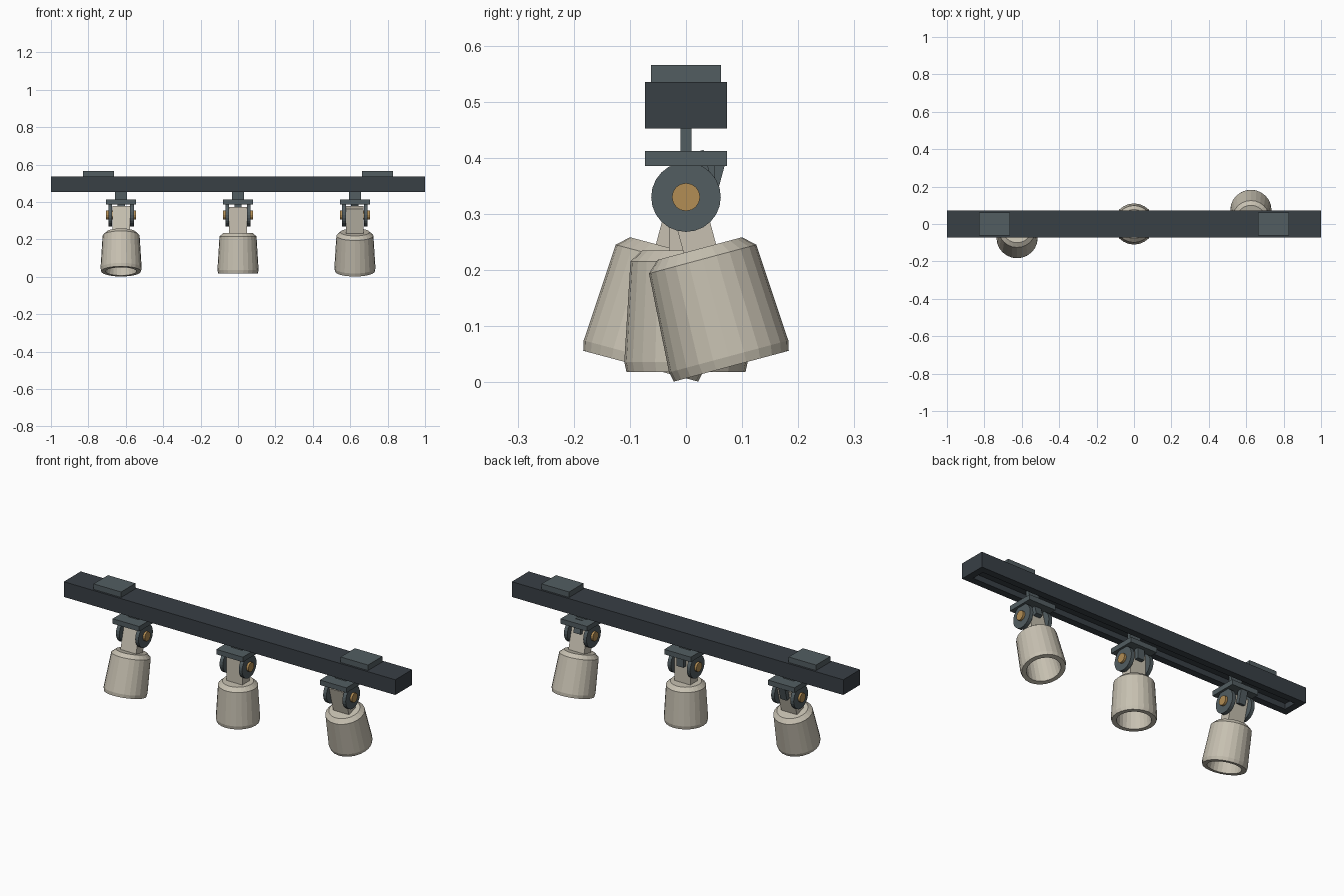
import bpy, bmesh
from math import radians, pi, cos, sin
from mathutils import Matrix, Vector

if "Cube" in bpy.data.objects:
    bpy.data.objects.remove(bpy.data.objects["Cube"])


def material(name, rgb):
    m = bpy.data.materials.new(name)
    m.diffuse_color = (*rgb, 1)
    m.use_nodes = True
    m.node_tree.nodes["Principled BSDF"].inputs["Base Color"].default_value = m.diffuse_color
    return m


DARK = material("dark_metal", (0.04, 0.05, 0.06))
GREY = material("grey_metal", (0.085, 0.11, 0.12))
CREAM = material("cream_paint", (0.57, 0.53, 0.44))
BRASS = material("brass", (0.45, 0.27, 0.09))


def finish(name, bm, mat, matrix=Matrix()):
    bmesh.ops.recalc_face_normals(bm, faces=bm.faces)
    me = bpy.data.meshes.new(name)
    bm.to_mesh(me)
    bm.free()
    me.materials.append(mat)
    ob = bpy.data.objects.new(name, me)
    ob.matrix_world = matrix
    bpy.context.collection.objects.link(ob)
    return ob


def box_mesh(lo, hi):
    bm = bmesh.new()
    lo, hi = Vector(lo), Vector(hi)
    size = hi - lo
    bmesh.ops.create_cube(bm, size=1, matrix=Matrix.Translation((lo + hi) / 2) @ Matrix.Diagonal((*size, 1)))
    return bm


def box(name, lo, hi, mat, matrix=Matrix()):
    return finish(name, box_mesh(lo, hi), mat, matrix)


def x_cylinder(name, x0, x1, r, sides, mat, matrix):
    bm = bmesh.new()
    place = Matrix.Translation(((x0 + x1) / 2, 0, 0)) @ Matrix.Rotation(pi / 2, 4, 'Y')
    bmesh.ops.create_cone(bm, cap_ends=True, segments=sides, radius1=r, radius2=r,
                          depth=x1 - x0, matrix=place)
    return finish(name, bm, mat, matrix)


def lathe(name, profile, sides, mat, matrix):
    bm = bmesh.new()
    rings = [[bm.verts.new((r * cos(2 * pi * i / sides), r * sin(2 * pi * i / sides), z))
              for i in range(sides)] for r, z in profile]
    for a, b in zip(rings, rings[1:]):
        for i in range(sides):
            j = (i + 1) % sides
            bm.faces.new((a[i], a[j], b[j], b[i]))
    bm.faces.new(rings[0])
    bm.faces.new(rings[-1])
    return finish(name, bm, mat, matrix)


# Rail with a slot sunk into its underside
bm = box_mesh((-1, -0.073, 0.452), (1, 0.073, 0.535))
under = min(bm.faces, key=lambda f: f.calc_center_median().z)
bmesh.ops.inset_region(bm, faces=[under], thickness=0.053)
slot = bmesh.ops.extrude_face_region(bm, geom=[under])
bmesh.ops.translate(bm, vec=(0, 0, 0.03), verts=[v for v in slot["geom"] if isinstance(v, bmesh.types.BMVert)])
if under.is_valid:
    bmesh.ops.delete(bm, geom=[under], context='FACES_ONLY')
finish("rail", bm, DARK)

# Ceiling pads
for x in (-0.745, 0.745):
    box("ceiling_pad", (x - 0.083, -0.062, 0.535), (x + 0.083, 0.062, 0.565), GREY)

# Shade outline: top, outer wall, rim, inner wall, inner ceiling
SHADE = [(0.078, -0.095), (0.099, -0.1145), (0.110, -0.294), (0.106, -0.312),
         (0.083, -0.312), (0.074, -0.16)]

# Three spot lamps, each on a fixed yoke with a tilting head
for x, tilt in ((-0.625, -15), (0, 0), (0.625, 15)):
    pivot = Matrix.Translation((x, 0, 0.33))
    head = pivot @ Matrix.Rotation(radians(tilt), 4, 'X')
    # Yoke
    box("stem", (-0.032, -0.01, 0.08), (0.032, 0.01, 0.152), GREY, pivot)
    box("yoke_plate", (-0.08, -0.073, 0.055), (0.08, 0.073, 0.082), GREY, pivot)
    for s in (-1, 1):
        x_cylinder("yoke_ear", *sorted((s * 0.048, s * 0.068)), 0.062, 24, GREY, pivot)
        x_cylinder("pivot_bolt", *sorted((s * 0.045, s * 0.08)), 0.025, 16, BRASS, pivot)
    # Head
    box("neck", (-0.047, -0.03, -0.1), (0.047, 0.03, 0.042), CREAM, head)
    box("tilt_stop", (-0.02, 0.028, 0.0), (0.02, 0.052, 0.073), GREY, head)
    lathe("shade", SHADE, 24, CREAM, head)
